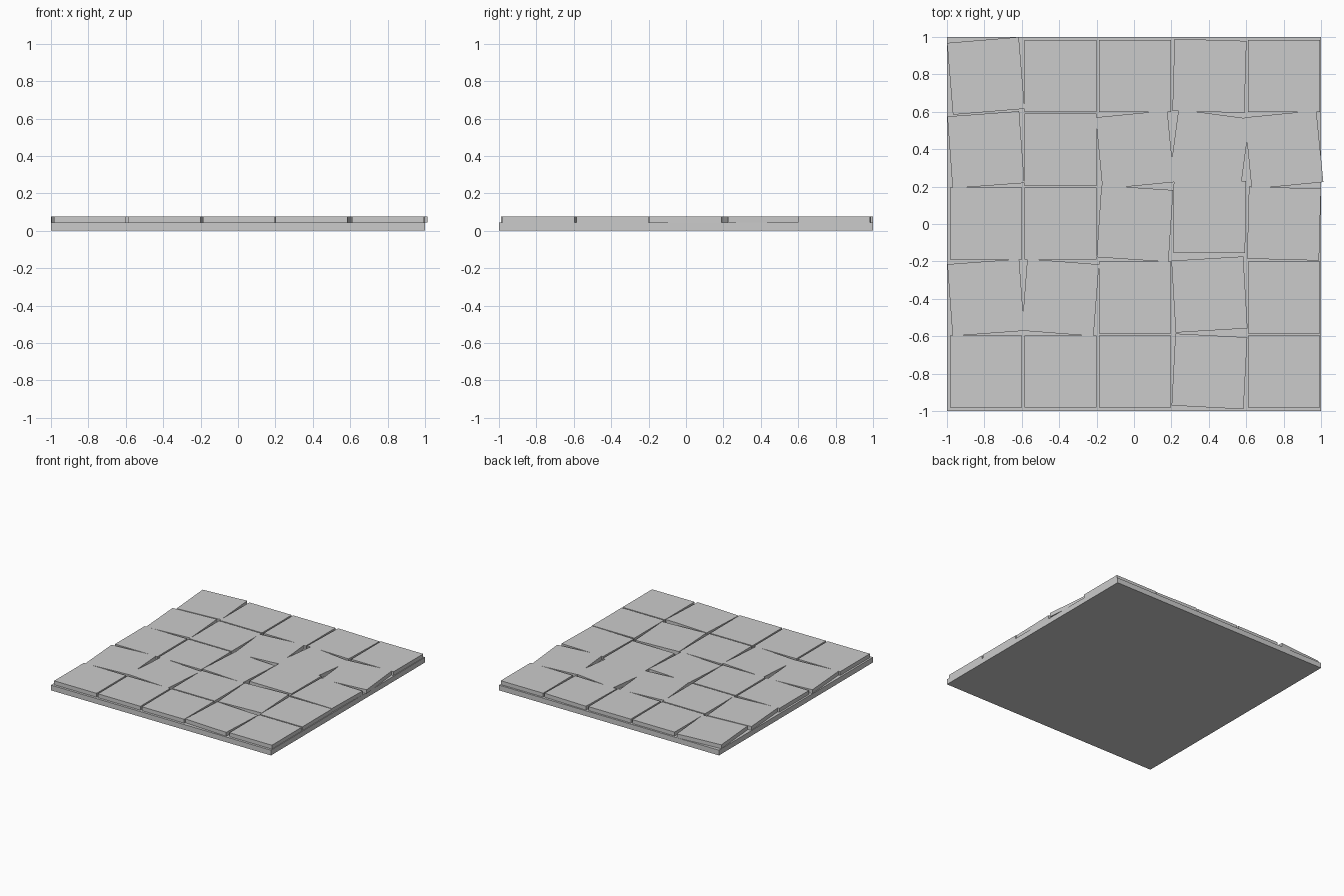
import bpy
from math import radians

if "Cube" in bpy.data.objects:
    bpy.data.objects.remove(bpy.data.objects["Cube"])

def box(name, x, y, z0, z1, size, turn=0.0):
    bpy.ops.mesh.primitive_cube_add(size=1, location=(x, y, (z0 + z1) / 2),
                                    rotation=(0, 0, radians(turn)))
    o = bpy.context.object
    o.name = name
    o.scale = (size, size, z1 - z0)
    return o

BASE_TOP, TILE_TOP, TILE = 0.043, 0.075, 0.385

# Mortar slab under the tiles
box("base_slab", 0, 0, 0, BASE_TOP, 2.0)

# Turn of each tile in degrees, front row first
turns = [
    [0, 0, 0, -3, 0],
    [4.2, -4.4, 0, 3.4, 0],
    [0, 0, -3.8, -0.5, -1.5],
    [4.2, 0, 5.5, -7.6, 5.6],
    [4.7, 0, 0, -1.7, 0],
]
# Tiles that slipped out of line: (column, row) -> y shift
shift = {(3, 2): 0.037, (3, 1): 0.016}

# Loose 5 x 5 paving tiles
for row in range(5):
    for col in range(5):
        x = 0.005 + (col - 2) * 0.3985
        y = 0.002 + (row - 2) * 0.395 + shift.get((col, row), 0)
        box(f"tile_{row}_{col}", x, y, BASE_TOP, TILE_TOP, TILE, turns[row][col])
